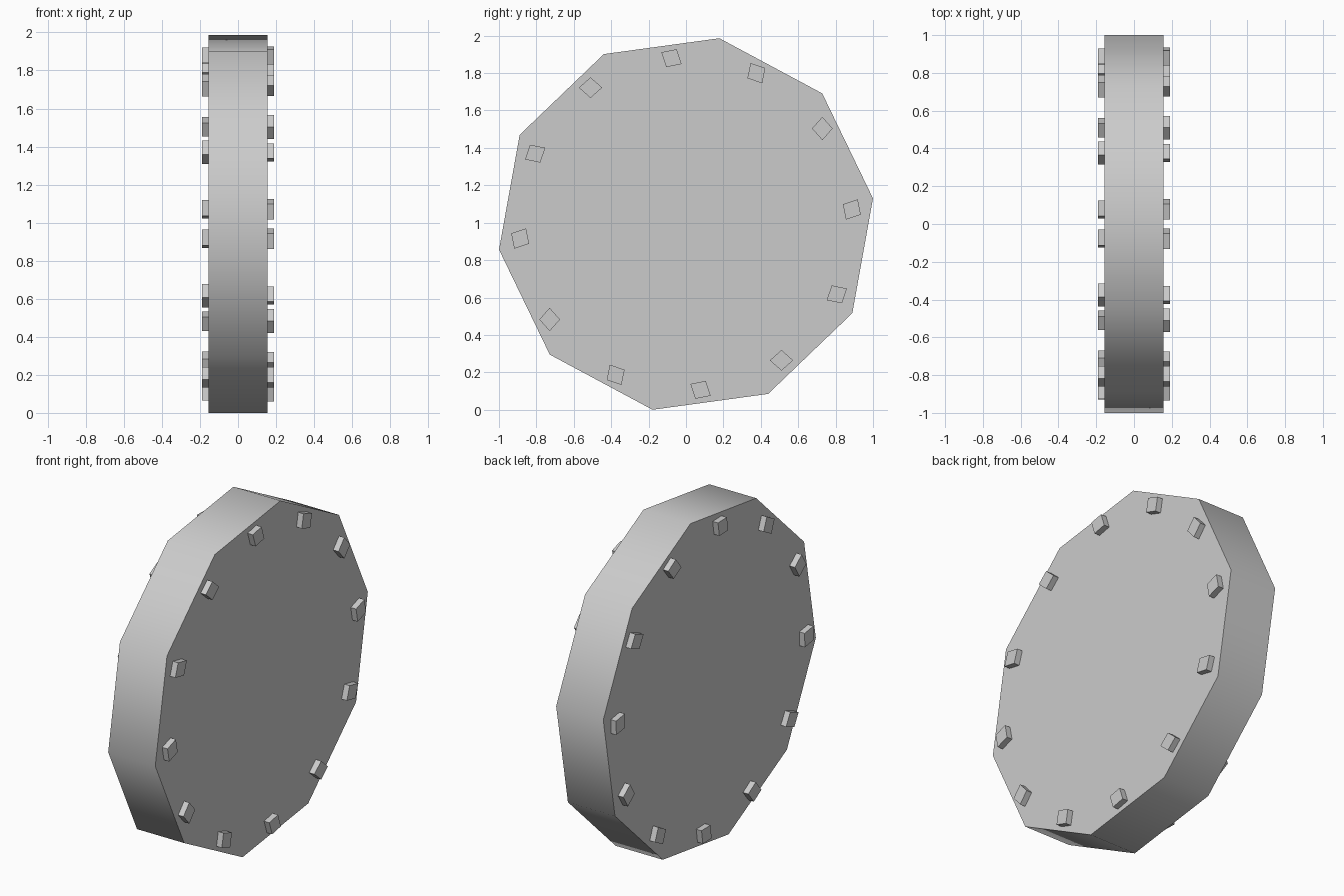
import bpy
import math
from mathutils import Matrix, Vector

cube = bpy.data.objects.get("Cube")
if cube:
    bpy.data.objects.remove(cube, do_unlink=True)

# Single flat grey
GREY = (0.6, 0.6, 0.6, 1.0)
mat = bpy.data.materials.new("plain_grey")
mat.use_nodes = True
mat.diffuse_color = GREY
mat.node_tree.nodes["Principled BSDF"].inputs["Base Color"].default_value = GREY

RADIUS = 1.009
HALF_WIDTH = 0.155
STUD_TOP = 0.19
STUD_RING = 0.89
CENTRE = Vector((0, 0, 0.993))


def prism(name, corners, x0, x1):
    """Extrude a (y, z) outline along x from x0 to x1."""
    n = len(corners)
    verts = [(x, y, z) for x in (x0, x1) for y, z in corners]
    faces = [tuple(reversed(range(n))), tuple(range(n, 2 * n))]
    faces += [(i, (i + 1) % n, n + (i + 1) % n, n + i) for i in range(n)]
    mesh = bpy.data.meshes.new(name)
    mesh.from_pydata(verts, [], faces)
    mesh.materials.append(mat)
    obj = bpy.data.objects.new(name, mesh)
    obj.location = CENTRE
    bpy.context.collection.objects.link(obj)
    return obj


# Ten-sided disc with a smooth rim and flat faces
angles = [math.radians(7.8 + 36 * i) for i in range(10)]
disc = prism("disc", [(RADIUS * math.cos(a), RADIUS * math.sin(a)) for a in angles],
             -HALF_WIDTH, HALF_WIDTH)
bpy.ops.object.select_all(action="DESELECT")
disc.select_set(True)
bpy.context.view_layer.objects.active = disc
bpy.ops.object.shade_smooth_by_angle(angle=math.radians(45))

# Twelve diamond studs on each face, twisted in opposite directions
for side, label in ((1, "left"), (-1, "right")):
    x0, x1 = sorted((side * (HALF_WIDTH - 0.02), side * STUD_TOP))
    for i in range(12):
        a = math.radians(5 + 30 * i)
        middle = Vector((math.cos(a), math.sin(a))) * STUD_RING
        turn = Matrix.Rotation(a + side * math.radians(55), 2)
        diamond = [(0.0625, 0), (0, 0.055), (-0.0625, 0), (0, -0.055)]
        corners = [tuple(middle + turn @ Vector(c)) for c in diamond]
        prism(f"{label}_stud_{i + 1}", corners, x0, x1)
